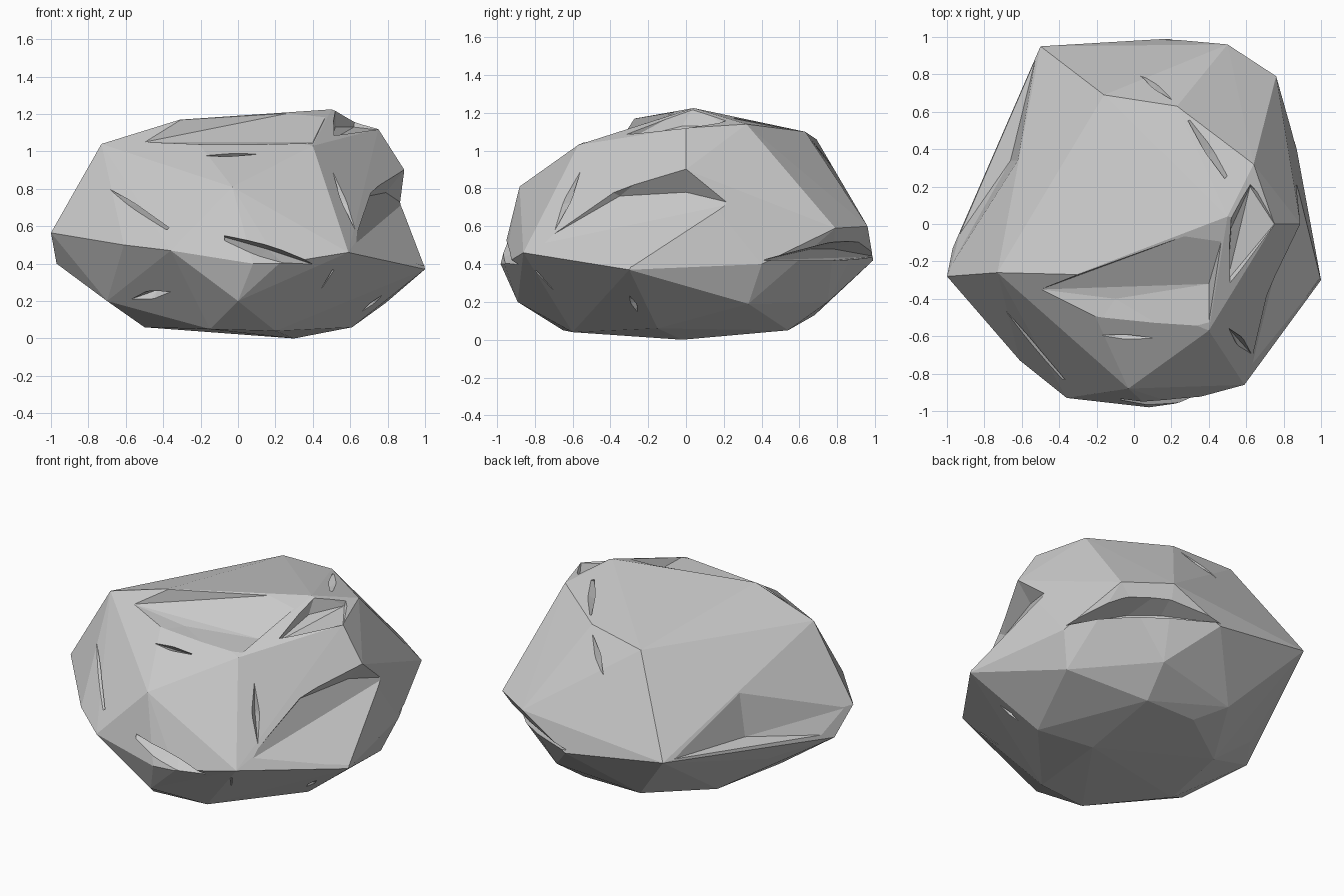
import bpy, bmesh
from mathutils import Vector

stone = bpy.data.materials.new("stone grey")
stone.diffuse_color = (0.6, 0.6, 0.6, 1)


def hull(name, points):
    """Faceted convex solid around a handful of corner points."""
    bm = bmesh.new()
    for p in points:
        bm.verts.new(p)
    bmesh.ops.convex_hull(bm, input=bm.verts[:])
    loose = [v for v in bm.verts if not v.link_faces]
    bmesh.ops.delete(bm, geom=loose, context='VERTS')
    bmesh.ops.recalc_face_normals(bm, faces=bm.faces[:])
    me = bpy.data.meshes.new(name)
    bm.to_mesh(me)
    bm.free()
    me.materials.append(stone)
    ob = bpy.data.objects.new(name, me)
    bpy.context.collection.objects.link(ob)
    return ob


# Boulder body: corners of the broken stone
crown = [(-.73, -.26, 1.04), (.4, -.57, 1.03), (-.31, -.27, 1.17), (.5, .04, 1.225),
         (.75, 0, 1.12), (.64, .32, 1.14), (.23, .63, 1.1), (-.16, .69, 1.06)]
waist = [(-1, -.28, .565), (-.97, -.13, .4), (-.03, -.88, .81), (-.36, -.93, .47),
         (.08, -.98, .4), (.22, -.96, .4), (.59, -.86, .46), (1, -.3, .37),
         (.89, 0, .9), (.87, .4, .4), (.76, .79, .59), (.5, .96, .6),
         (.17, .99, .42), (-.5, .95, .52), (-.72, .2, .32), (-.61, -.73, .5)]
foot = [(.3, -.02, 0), (.61, -.15, .06), (.2, -.6, .04), (-.15, -.65, .05),
        (-.5, -.25, .06), (-.4, .25, .06), (.35, .54, .05), (0, .54, .05),
        (0, -.89, .2), (-.7, -.4, .2), (.79, .33, .19), (.4, .75, .2), (-.15, .68, .13)]
boulder = hull("boulder", crown + waist + foot)

cutters = []

# Broken ledge in front of the top ridge
cutters.append(hull("ledge_cutter", [
    (-.5, -.35, 1.05), (-.1, -.4, 1.035), (.4, -.32, 1.05), (-.3, -.7, 1.04), (.4, -.7, 1.04),
    (-.31, -.27, 1.25), (.5, .02, 1.25), (.5, -.7, 1.25), (-.4, -.7, 1.25)]))

# Chipped shoulder beside the peak
cutters.append(hull("shoulder_cutter", [
    (.52, -.02, 1.13), (.62, .2, 1.13), (.75, 0, 1.115), (.5, -.3, 1.06),
    (.52, .05, 1.25), (.63, .25, 1.25), (.9, 0, 1.25), (.6, -.4, 1.25)]))

# Hollow under the right-hand overhang
cutters.append(hull("hollow_cutter", [
    (.62, -.8, .5), (1, -.28, .385), (.88, .25, .72), (.69, -.35, .76), (.79, 0, .78),
    (.9, -.7, .95), (1, 0, 1.04), (1.2, -.6, .7), (1.2, 0, .7)]))

# Undercut round the back right corner
cutters.append(hull("undercut_cutter", [
    (.88, .4, .42), (.62, .62, .42), (.42, .78, .42), (.15, 1, .44),
    (.6, .66, .48), (.45, .78, .48), (.2, 1.1, .44), (.95, .95, .42), (.95, .95, .58),
    (.55, 1.1, .57)]))

# Flattened left side below the rear lip
cutters.append(hull("left_cutter", [
    (-1, -.26, .56), (-.51, .95, .53), (-.62, .34, .78), (-.66, .34, .5),
    (-.95, -.08, .43), (-1.2, .6, .45), (-1.2, .6, .85)]))

# Narrow splits: start, end, depth inwards, half width
centre = Vector((0, 0, .6))


def split(a, b, depth, width):
    a, b = Vector(a), Vector(b)
    mid = (a + b) / 2
    out = (mid - centre).normalized()
    side = (b - a).cross(out).normalized() * width
    pts = [a, b, mid - out * depth]
    for p in (a.lerp(b, .25), a.lerp(b, .75)):
        pts += [p + out * .25 + side, p + out * .25 - side]
    cutters.append(hull("split_cutter", pts))


split((-.8, -.4, .86), (-.33, -.82, .57), .08, .05)
split((-.1, -.9, .55), (.45, -.9, .38), .08, .08)
split((.5, -.55, .95), (.66, -.73, .53), .08, .12)
split((.28, .55, 1.1), (.48, .22, 1.15), .06, .06)
split((-.35, -.72, .25), (-.6, -.5, .2), .08, .12)
split((-.2, -.6, .98), (.1, -.6, .98), .06, .06)
split((.03, .8, .88), (.2, .66, 1.05), .08, .07)
split((.45, -.72, .12), (.5, -.78, .38), .06, .08)
split((.85, -.33, .25), (.65, -.25, .1), .08, .12)

for c in cutters:
    c.hide_render = True
    c.hide_set(True)
    m = boulder.modifiers.new(c.name, 'BOOLEAN')
    m.operation = 'DIFFERENCE'
    m.solver = 'EXACT'
    m.object = c
